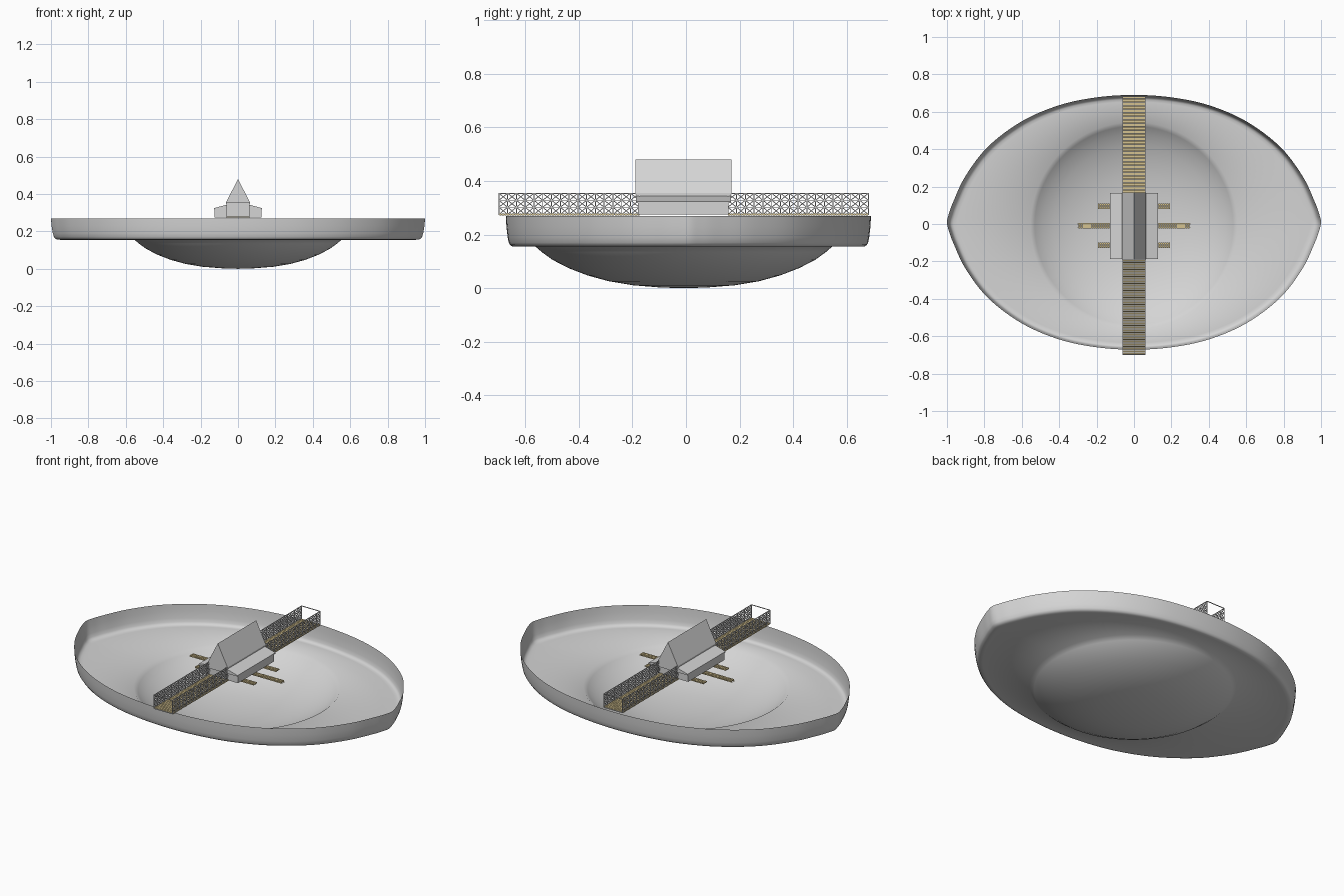
import bpy, bmesh, math
from mathutils import Vector, Matrix

if "Cube" in bpy.data.objects:
    bpy.data.objects.remove(bpy.data.objects["Cube"])


def material(name, rgb):
    m = bpy.data.materials.new(name)
    m.diffuse_color = (*rgb, 1)
    m.use_nodes = True
    m.node_tree.nodes["Principled BSDF"].inputs["Base Color"].default_value = m.diffuse_color
    return m


GREY = material("pale grey", (0.66, 0.66, 0.66))
WOOD = material("tan wood", (0.66, 0.54, 0.28))
YC = -0.009   # centre of bridge and house
HC = 0.009    # centre of the hull rim


def finish(name, bm, mat):
    me = bpy.data.meshes.new(name)
    bmesh.ops.recalc_face_normals(bm, faces=bm.faces)
    bm.to_mesh(me)
    bm.free()
    ob = bpy.data.objects.new(name, me)
    bpy.context.collection.objects.link(ob)
    me.materials.append(mat)
    return ob


def box(bm, x0, x1, y0, y1, z0, z1):
    m = Matrix.Translation(((x0 + x1) / 2, (y0 + y1) / 2, (z0 + z1) / 2))
    bmesh.ops.create_cube(bm, size=1, matrix=m @ Matrix.Diagonal((x1 - x0, y1 - y0, z1 - z0, 1)))


def bar(bm, a, b, t=0.0035):
    a, b = Vector(a), Vector(b)
    d = b - a
    m = Matrix.Translation((a + b) / 2) @ d.to_track_quat('Z', 'Y').to_matrix().to_4x4()
    bmesh.ops.create_cube(bm, size=1, matrix=m @ Matrix.Diagonal((t, t, d.length, 1)))


def prism(bm, profile, y0, y1):
    # closed x/z profile extruded along y
    f = [bm.verts.new((x, y0, z)) for x, z in profile]
    b = [bm.verts.new((x, y1, z)) for x, z in profile]
    n = len(profile)
    bm.faces.new(f)
    bm.faces.new(b[::-1])
    for i in range(n):
        j = (i + 1) % n
        bm.faces.new((f[i], b[i], b[j], f[j]))


def catmull(pts, steps):
    p = [Vector(q) for q in pts]
    p = [Vector((-p[1].x, p[1].y))] + p + [Vector((p[-2].x, -p[-2].y))]
    out = []
    for i in range(1, len(p) - 2):
        a, b, c, d = p[i - 1:i + 3]
        for k in range(steps):
            t = k / steps
            out.append(0.5 * (2 * b + (c - a) * t + (2 * a - 5 * b + 4 * c - d) * t * t
                              + (3 * b - a - 3 * c + d) * t ** 3))
    return out + [p[-2]]


# hull: pointed oval rim, flat shelf and round dish in one open shell
quarter = catmull([(0, 0.681), (0.2, 0.668), (0.4, 0.626), (0.6, 0.54), (0.78, 0.405),
                   (0.9, 0.249), (0.965, 0.113), (0.99, 0.045), (1, 0)], 6)
right = quarter + [Vector((q.x, -q.y)) for q in quarter[-2::-1]]
outline = right + [Vector((-q.x, q.y)) for q in right[-2:0:-1]]
rings = [[(q.x * s, q.y * s + HC, z) for q in outline]
         for s, z in ((1, 0.27), (0.997, 0.23), (0.99, 0.19), (0.984, 0.17),
                      (0.977, 0.161), (0.965, 0.156), (0.945, 0.155))]
angles = [math.atan2(q.y, q.x) for q in outline]
for r, z in ((0.553, 0.155), (0.53, 0.135), (0.49, 0.106), (0.43, 0.075), (0.36, 0.048),
             (0.28, 0.026), (0.19, 0.011), (0.09, 0.003)):
    rings.append([(r * math.cos(a), r * math.sin(a) - 0.008, z) for a in angles])
bm = bmesh.new()
loops = [[bm.verts.new(p) for p in ring] for ring in rings]
n = len(outline)
for a, b in zip(loops, loops[1:]):
    for i in range(n):
        j = (i + 1) % n
        bm.faces.new((a[i], a[j], b[j], b[i]))
centre = bm.verts.new((0, -0.008, 0))
for i in range(n):
    bm.faces.new((loops[-1][i], loops[-1][(i + 1) % n], centre))
hull = finish("hull_dish", bm, GREY)
bpy.context.view_layer.objects.active = hull
hull.select_set(True)
bpy.ops.object.shade_smooth_by_angle(angle=math.radians(50))

# house walls
bm = bmesh.new()
box(bm, -0.125, 0.125, YC - 0.17, YC + 0.167, 0.275, 0.322)
finish("house_walls", bm, GREY)

# low side roofs with the raised middle, and steep main roof
bm = bmesh.new()
prism(bm, [(-0.128, 0.318), (0.128, 0.318), (0.128, 0.324), (0.06, 0.343), (0.06, 0.353),
           (-0.06, 0.353), (-0.06, 0.343), (-0.128, 0.324)], YC - 0.178, YC + 0.176)
finish("side_roofs", bm, GREY)
bm = bmesh.new()
prism(bm, [(-0.064, 0.35), (0.064, 0.35), (0.064, 0.355), (0, 0.48), (-0.064, 0.355)],
      YC - 0.18, YC + 0.178)
finish("main_roof", bm, GREY)

# bridge: plank deck and crossed lattice railings on both sides of the house
planks, rails = bmesh.new(), bmesh.new()
Z = (0.275, 0.302, 0.328, 0.354)
CELLS = 16
for e in (-1, 1):
    y0, y1 = YC + e * 0.165, YC + e * 0.689
    count = 56
    for i in range(count):
        ya = y0 + (y1 - y0) * i / count
        yb = y0 + (y1 - y0) * (i + 0.8) / count
        box(planks, -0.062, 0.062, min(ya, yb), max(ya, yb), 0.272, 0.279)
    for x in (-0.06, 0.06):
        for z in Z:
            bar(rails, (x, y0, z), (x, y1, z))
        for i in range(CELLS + 1):
            ya = y0 + (y1 - y0) * i / CELLS
            bar(rails, (x, ya, Z[0]), (x, ya, Z[3]))
            if i < CELLS:
                yb = y0 + (y1 - y0) * (i + 1) / CELLS
                for lo, hi in zip(Z, Z[1:]):
                    bar(rails, (x, ya, lo), (x, yb, hi), 0.003)
                    bar(rails, (x, ya, hi), (x, yb, lo), 0.003)
    # end frame
    bar(rails, (-0.06, y1, Z[3]), (0.06, y1, Z[3]))
    bar(rails, (-0.06, y1, Z[0]), (0.06, y1, Z[0]))
finish("bridge_deck", planks, WOOD)
finish("bridge_railings", rails, GREY)

# side piers: one long and two short on each side
bm = bmesh.new()
for s in (-1, 1):
    for y, length in ((0, 0.302), (0.104, 0.19), (-0.104, 0.19)):
        x = 0.1
        while x < length - 0.005:
            box(bm, min(s * x, s * (x + 0.0085)), max(s * x, s * (x + 0.0085)),
                YC + y - 0.015, YC + y + 0.015, 0.262, 0.268)
            x += 0.0105
        for d in (-0.009, 0.009):
            bar(bm, (s * 0.1, YC + y + d, 0.26), (s * length, YC + y + d, 0.26), 0.004)
finish("side_piers", bm, WOOD)
